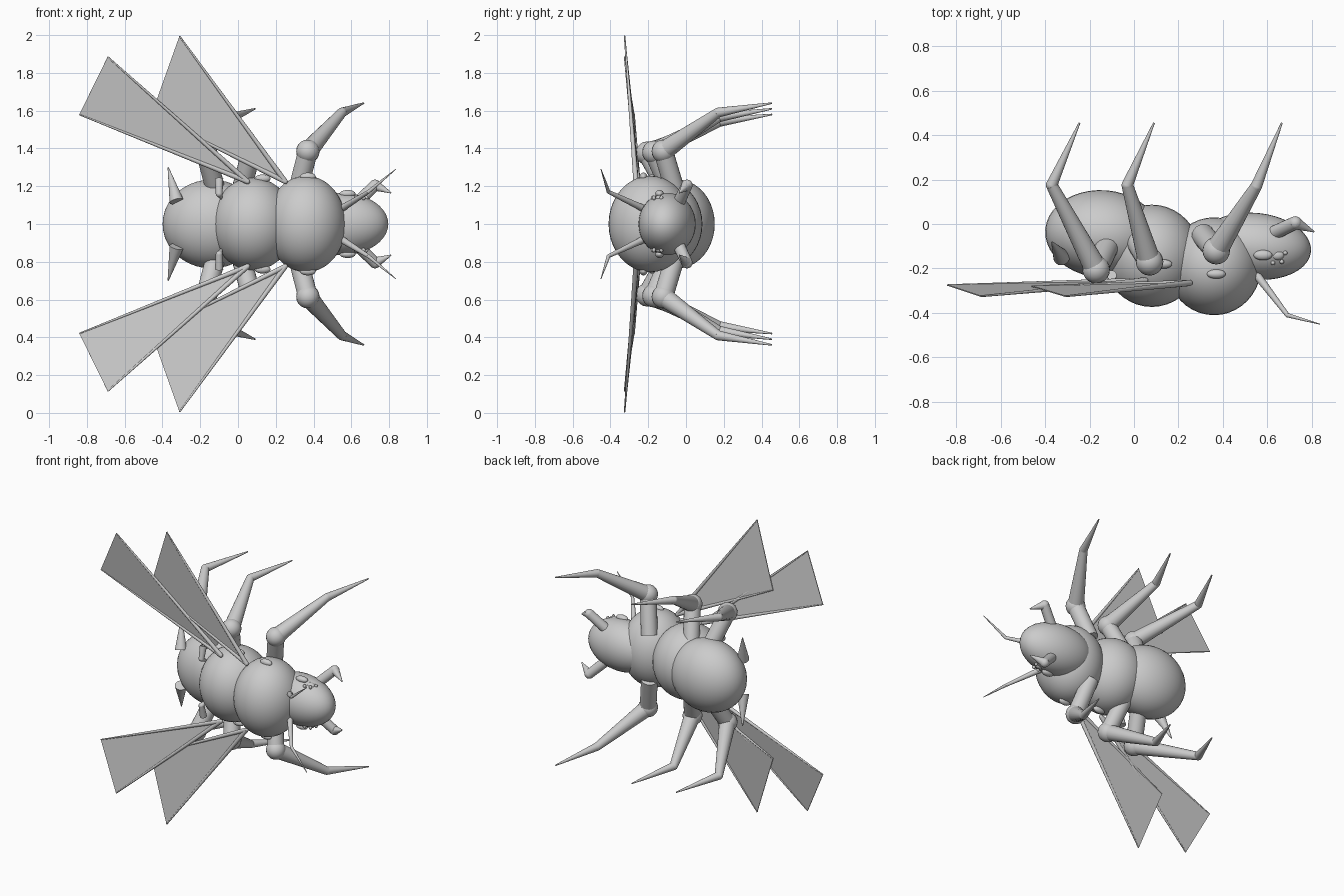
import bpy, bmesh
from mathutils import Vector, Matrix

cube = bpy.data.objects.get("Cube")
if cube:
    bpy.data.objects.remove(cube)

grey = bpy.data.materials.new("plain grey")
grey.use_nodes = True
colour = (0.6, 0.6, 0.6, 1)
grey.diffuse_color = colour
grey.node_tree.nodes["Principled BSDF"].inputs["Base Color"].default_value = colour

MID = 1.0  # height of the mirror plane


def finish(name, bm, smooth=True):
    bmesh.ops.recalc_face_normals(bm, faces=bm.faces)
    mesh = bpy.data.meshes.new(name)
    bm.to_mesh(mesh)
    bm.free()
    mesh.materials.append(grey)
    obj = bpy.data.objects.new(name, mesh)
    bpy.context.collection.objects.link(obj)
    if smooth:
        bpy.ops.object.select_all(action="DESELECT")
        obj.select_set(True)
        bpy.context.view_layer.objects.active = obj
        bpy.ops.object.shade_smooth_by_angle(angle=0.7)
    return obj


def add_ball(bm, centre, radii, tilt=0.0, segments=40):
    matrix = (Matrix.Translation(centre) @ Matrix.Rotation(tilt, 4, "Z")
              @ Matrix.Diagonal((*radii, 1)))
    bmesh.ops.create_uvsphere(bm, u_segments=segments, v_segments=segments // 2,
                              radius=1, matrix=matrix)


def add_cone(bm, a, b, r1, r2, segments=20):
    a, b = Vector(a), Vector(b)
    turn = (b - a).to_track_quat("Z", "Y").to_matrix().to_4x4()
    bmesh.ops.create_cone(bm, cap_ends=True, segments=segments, radius1=r1, radius2=r2,
                          depth=(b - a).length,
                          matrix=Matrix.Translation((a + b) / 2) @ turn)


def side_point(p, side):
    """Take (x, y, distance from the mirror plane) to a point on one side."""
    return Vector((p[0], p[1], MID + side * p[2]))


def ball(name, centre, radii, tilt=0.0):
    bm = bmesh.new()
    add_ball(bm, centre, radii, tilt)
    finish(name, bm)


def limb_pair(name, points, radii, joint=0.0):
    """Tapered segments with round joints, on both sides."""
    for label, side in (("upper", 1), ("lower", -1)):
        bm = bmesh.new()
        pts = [side_point(p, side) for p in points]
        for i in range(len(pts) - 1):
            add_cone(bm, pts[i], pts[i + 1], radii[i], radii[i + 1])
        for i in range(1, len(pts) - 1):
            r = joint if joint and i == 1 else radii[i]
            add_ball(bm, pts[i], (r, r, r), segments=20)
        finish(f"{label}_{name}", bm)


def bump_pair(name, centre, radii):
    for label, side in (("upper", 1), ("lower", -1)):
        ball(f"{label}_{name}", side_point(centre, side), radii)


# Body
ball("abdomen", (-0.14, -0.045, MID), (0.26, 0.197, 0.235), -0.08)
ball("middle_body", (0.08, -0.143, MID), (0.22, 0.23, 0.245))
ball("front_body", (0.36, -0.19, MID), (0.212, 0.22, 0.255))
ball("head", (0.545, -0.1, MID), (0.252, 0.15, 0.165), -0.1)

# Legs: hip, knee, ankle, tip
legs = {
    "front_leg": [(0.31, -0.05, 0.15), (0.37, -0.12, 0.385), (0.55, 0.17, 0.59), (0.665, 0.455, 0.64)],
    "middle_leg": [(0.01, -0.07, 0.15), (0.07, -0.17, 0.38), (-0.03, 0.175, 0.565), (0.09, 0.455, 0.61)],
    "back_leg": [(-0.11, -0.08, 0.15), (-0.17, -0.205, 0.375), (-0.37, 0.175, 0.54), (-0.245, 0.455, 0.58)],
}
for name, points in legs.items():
    limb_pair(name, points, (0.052, 0.052, 0.026, 0.004), joint=0.062)

# Antennae, jaws and tail spikes
limb_pair("antenna", [(0.53, -0.2, 0.07), (0.69, -0.41, 0.17), (0.835, -0.45, 0.29)],
          (0.02, 0.01, 0.002))
limb_pair("jaw", [(0.63, -0.04, 0.11), (0.725, 0.005, 0.205), (0.81, -0.035, 0.165)],
          (0.032, 0.03, 0.003))
limb_pair("tail_spike", [(-0.325, -0.15, 0.12), (-0.37, -0.08, 0.3)], (0.038, 0.003))
limb_pair("side_spur", [(-0.1, -0.23, 0.24), (-0.1, -0.25, 0.16), (-0.085, -0.21, 0.13)],
          (0.022, 0.018, 0.004))

# Eyes, small eye clusters and breathing bumps
bump_pair("eye", (0.58, -0.14, 0.16), (0.042, 0.023, 0.02))
bump_pair("small_eye", (0.645, -0.14, 0.135), (0.03, 0.022, 0.018))
for i, (dx, dy) in enumerate([(-0.02, -0.035), (0.02, -0.03), (0.035, 0.01), (0, 0.04), (-0.03, 0.02)]):
    bump_pair(f"eye_dot_{i}", (0.645 + dx, -0.14 + dy, 0.138), (0.01, 0.01, 0.012))
bump_pair("front_bump", (0.37, -0.225, 0.25), (0.042, 0.021, 0.022))
bump_pair("middle_bump", (0.13, -0.18, 0.24), (0.042, 0.021, 0.022))

# Wings: thin triangular membranes with a rod along each long edge
wings = {
    "front_wing": [(0.25, -0.265, 0.225), (-0.31, -0.325, 0.995), (-0.46, -0.28, 0.575)],
    "back_wing": [(0.05, -0.255, 0.225), (-0.69, -0.325, 0.885), (-0.84, -0.275, 0.58)],
}
for name, points in wings.items():
    for label, side in (("upper", 1), ("lower", -1)):
        root, tip, corner = [side_point(p, side) for p in points]
        bm = bmesh.new()
        bm.faces.new([bm.verts.new(p) for p in (root, tip, corner)])
        membrane = finish(f"{label}_{name}", bm, smooth=False)
        thick = membrane.modifiers.new("thickness", "SOLIDIFY")
        thick.thickness = 0.005
        thick.offset = 0
        bm = bmesh.new()
        for end in (tip, corner):
            add_cone(bm, root, end, 0.014, 0.004, 12)
        add_ball(bm, root, (0.014,) * 3, segments=12)
        finish(f"{label}_{name}_rods", bm)
